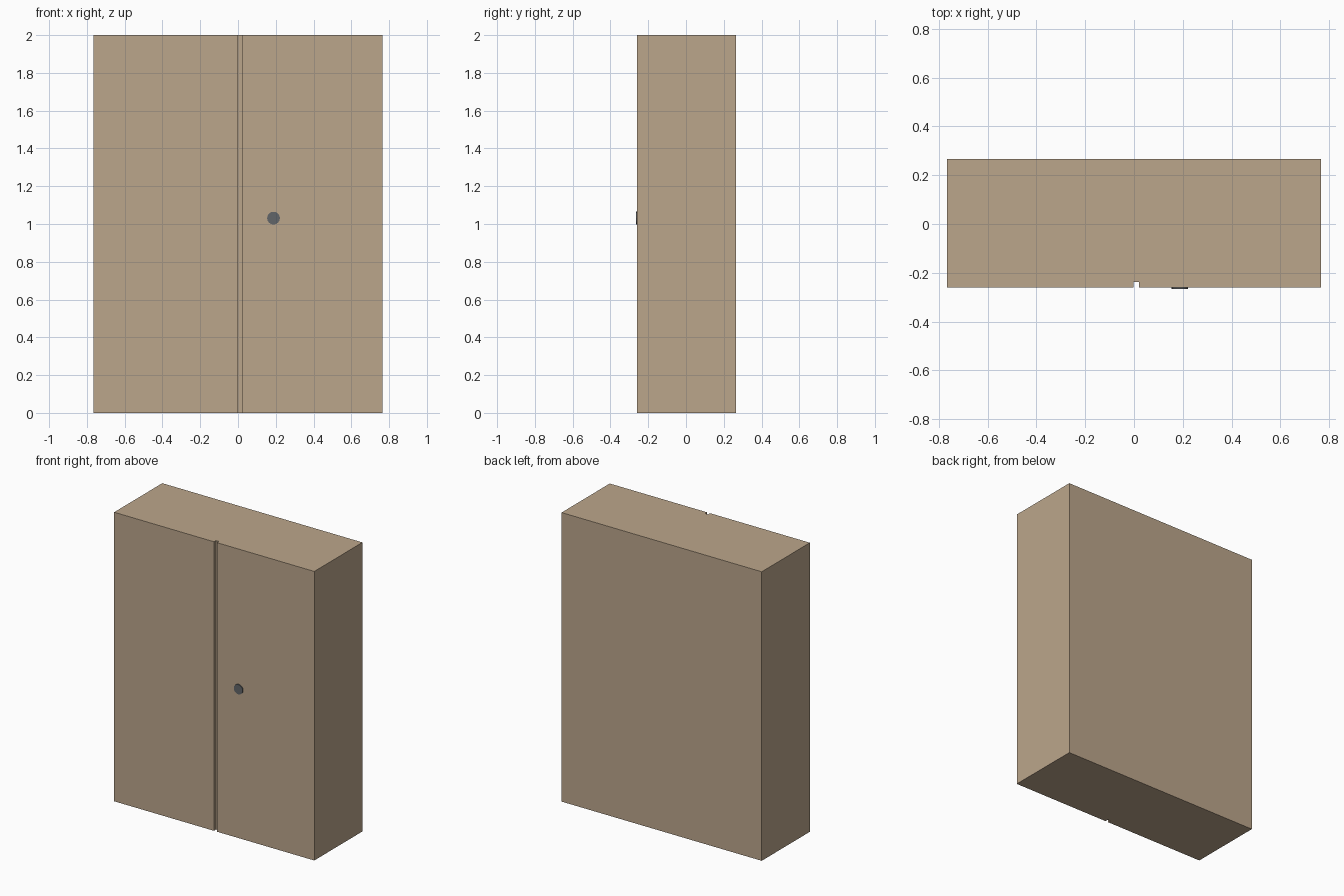
import bpy, bmesh, math
from mathutils import Matrix

if "Cube" in bpy.data.objects:
    bpy.data.objects.remove(bpy.data.objects["Cube"])


def material(name, colour):
    m = bpy.data.materials.new(name)
    m.diffuse_color = (*colour, 1)
    m.use_nodes = True
    m.node_tree.nodes["Principled BSDF"].inputs["Base Color"].default_value = m.diffuse_color
    return m


def add_object(name, bm, mat):
    bmesh.ops.recalc_face_normals(bm, faces=bm.faces)
    mesh = bpy.data.meshes.new(name)
    bm.to_mesh(mesh)
    bm.free()
    mesh.materials.append(mat)
    obj = bpy.data.objects.new(name, mesh)
    bpy.context.collection.objects.link(obj)
    return obj


W, FRONT, BACK, H = 0.766, -0.26, 0.266, 2.0
GAP_L, GAP_R, GAP_Y = -0.002, 0.021, -0.238

# Cabinet body: plan outline with the door gap, extruded upwards
outline = [(-W, FRONT), (GAP_L, FRONT), (GAP_L, GAP_Y), (GAP_R, GAP_Y),
           (GAP_R, FRONT), (W, FRONT), (W, BACK), (-W, BACK)]
bm = bmesh.new()
base = bm.faces.new([bm.verts.new((x, y, 0)) for x, y in outline])
top = bmesh.ops.extrude_face_region(bm, geom=[base], use_keep_orig=True)
bmesh.ops.translate(bm, vec=(0, 0, H),
                    verts=[v for v in top["geom"] if isinstance(v, bmesh.types.BMVert)])
add_object("cabinet_body", bm, material("wood", (0.5, 0.38, 0.26)))

# Round lock plate, barely proud of the right door
bm = bmesh.new()
bmesh.ops.create_cone(
    bm, cap_ends=True, segments=16, radius1=0.034, radius2=0.034, depth=0.012,
    matrix=Matrix.Translation((0.188, -0.26, 1.031)) @ Matrix.Rotation(math.pi / 2, 4, 'X'))
add_object("lock_plate", bm, material("dark_metal", (0.12, 0.13, 0.14)))
